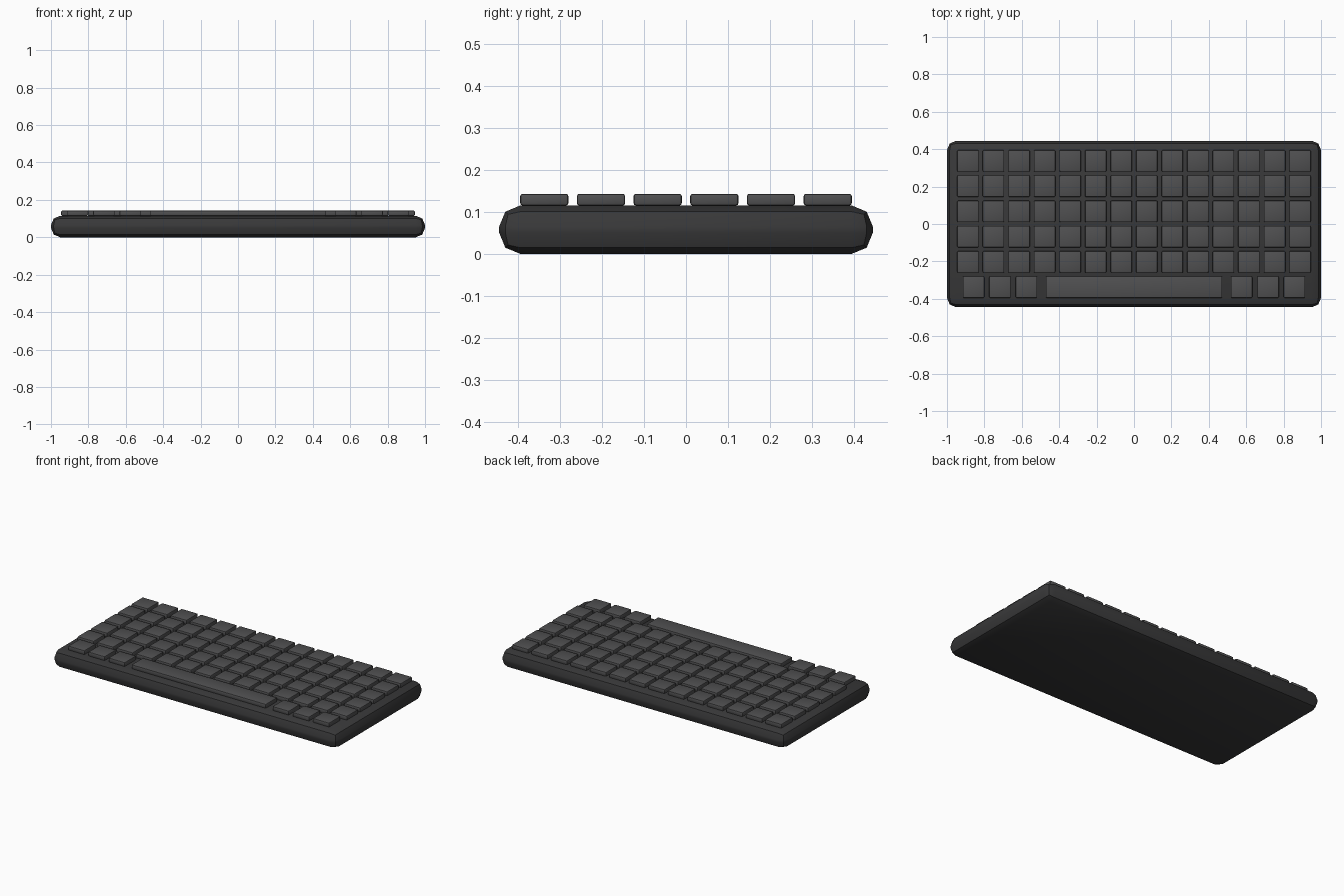
import bpy

if "Cube" in bpy.data.objects:
    bpy.data.objects.remove(bpy.data.objects["Cube"])

BODY_H = 0.115
KEY = 0.115            # key footprint
KEY_H = 0.028
PITCH_X, PITCH_Y = 0.1366, 0.135


def material(name, value):
    mat = bpy.data.materials.new(name)
    mat.diffuse_color = (value, value, value * 1.03, 1)
    mat.use_nodes = True
    mat.node_tree.nodes["Principled BSDF"].inputs["Base Color"].default_value = mat.diffuse_color
    return mat


def rounded_box(name, size, loc, bevel, mat):
    bpy.ops.mesh.primitive_cube_add(size=1, location=loc)
    ob = bpy.context.object
    ob.name = name
    ob.scale = size
    bpy.ops.object.transform_apply(location=False, rotation=False, scale=True)
    mod = ob.modifiers.new("bevel", 'BEVEL')
    mod.width = bevel
    mod.segments = 2
    bpy.ops.object.modifier_apply(modifier=mod.name)
    bpy.ops.object.shade_smooth_by_angle()
    ob.data.materials.append(mat)
    return ob


dark = material("dark_plastic", 0.04)
grey = material("key_plastic", 0.08)

# Case
rounded_box("case", (2.0, 0.89, BODY_H), (0, 0, BODY_H / 2), 0.05, dark)


def key(name, x, y, width=KEY):
    rounded_box(name, (width, KEY, KEY_H), (x, y, BODY_H + KEY_H / 2), 0.006, grey)


# Main key grid: five rows of fourteen
for row in range(5):
    for col in range(14):
        key(f"key_{row}_{col}", (col - 6.5) * PITCH_X, (2.5 - row) * PITCH_Y)

# Bottom row: space bar with three keys on each side
bottom_y = -2.5 * PITCH_Y
key("space_bar", 0, bottom_y, 0.943)
for side, label in ((-1, "left"), (1, "right")):
    for i in range(3):
        key(f"{label}_bottom_key_{i}", side * (0.575 + i * 0.1415), bottom_y)
